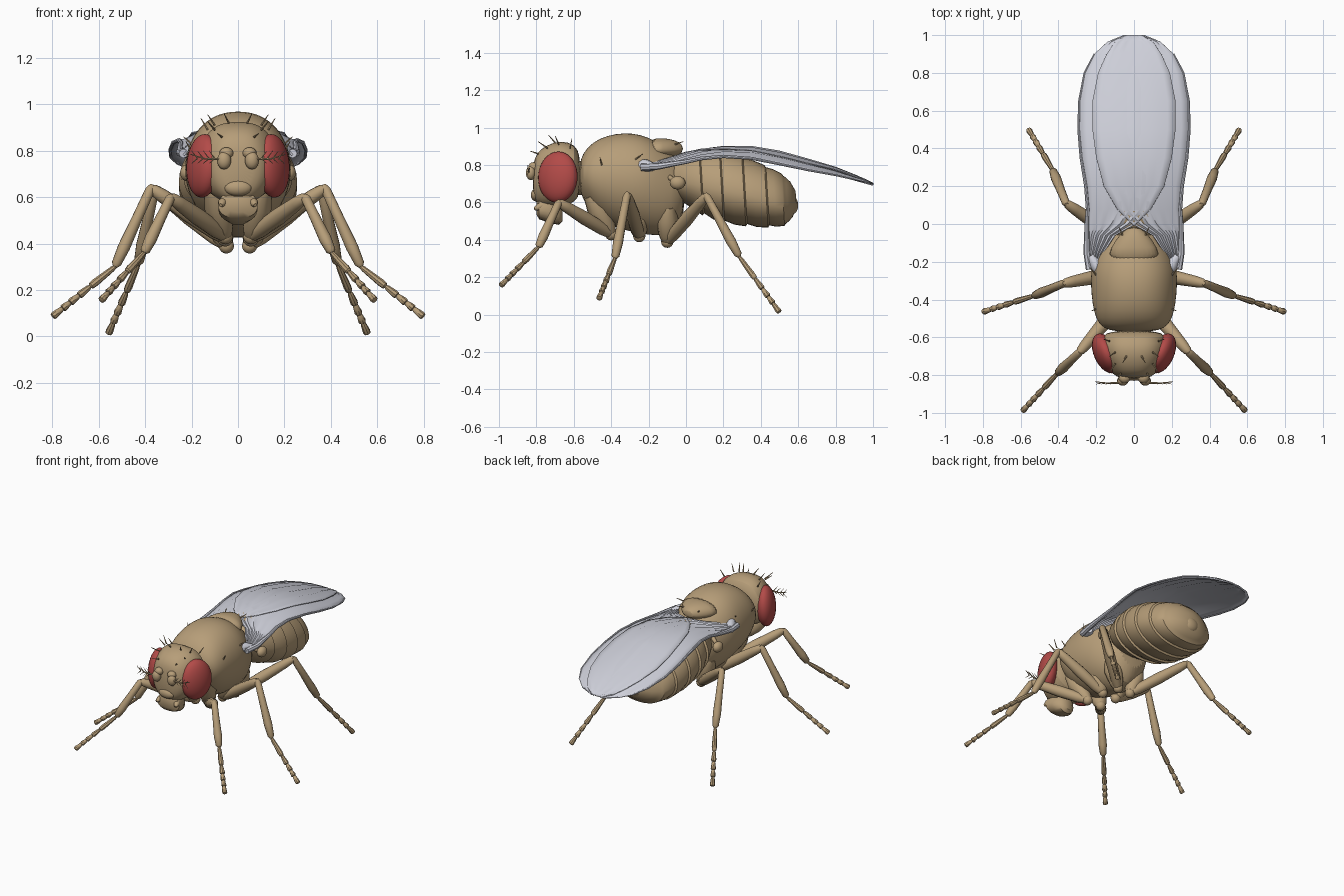
import bpy, bmesh, math
from mathutils import Vector, Matrix

if "Cube" in bpy.data.objects:
    bpy.data.objects.remove(bpy.data.objects["Cube"])


def material(name, col):
    m = bpy.data.materials.new(name)
    m.diffuse_color = (*col, 1)
    m.use_nodes = True
    m.node_tree.nodes["Principled BSDF"].inputs["Base Color"].default_value = m.diffuse_color
    return m


TAN = material("tan_cuticle", (0.47, 0.34, 0.19))
RED = material("red_eye", (0.45, 0.07, 0.065))
WING = material("pale_wing", (0.62, 0.63, 0.70))


def finish(name, bm, mat, subsurf=0, angle=40):
    bmesh.ops.recalc_face_normals(bm, faces=bm.faces)
    me = bpy.data.meshes.new(name)
    bm.to_mesh(me)
    bm.free()
    for p in me.polygons:
        p.use_smooth = True
    me.set_sharp_from_angle(angle=math.radians(angle))
    me.materials.append(mat)
    ob = bpy.data.objects.new(name, me)
    bpy.context.collection.objects.link(ob)
    if subsurf:
        mod = ob.modifiers.new("Smooth", 'SUBSURF')
        mod.levels = mod.render_levels = subsurf
    return ob


def skin(bm, rings):
    n = len(rings[0])
    vs = [[bm.verts.new(p) for p in r] for r in rings]
    for a, b in zip(vs, vs[1:]):
        for i in range(n):
            j = (i + 1) % n
            bm.faces.new((a[i], a[j], b[j], b[i]))
    bm.faces.new(vs[0])
    bm.faces.new(vs[-1])


def body_loft(bm, rows, e_top=1.0, e_bot=1.0, n=28, lean=0.0):
    # rows: y, top z, bottom z, widest z, half width
    rings = []
    for y, zt, zb, zw, rx in rows:
        ring = []
        for i in range(n):
            a = 2 * math.pi * i / n
            c, s = math.cos(a), math.sin(a)
            x = rx * math.copysign(abs(c) ** (e_top if s > 0 else e_bot), c)
            z = zw + (s * (zt - zw) if s > 0 else s * (zw - zb))
            ring.append((x, y + lean * (z - zw), z))
        rings.append(ring)
    skin(bm, rings)


def tube(bm, pts, radii, n=10):
    pts = [Vector(p) for p in pts]
    rings = []
    for i, p in enumerate(pts):
        d = pts[min(i + 1, len(pts) - 1)] - pts[max(i - 1, 0)]
        q = d.to_track_quat('Z', 'Y')
        rings.append([p + q @ Vector((radii[i] * math.cos(2 * math.pi * k / n),
                                      radii[i] * math.sin(2 * math.pi * k / n), 0)) for k in range(n)])
    skin(bm, rings)


def limb(bm, a, b, profile, n=10):
    # straight segment with (position, radius) profile
    a, b = Vector(a), Vector(b)
    tube(bm, [a.lerp(b, t) for t, r in profile], [r for t, r in profile], n)


def ball(bm, c, r, rot=None, u=20, v=12):
    m = Matrix.Translation(c) @ (rot or Matrix()) @ Matrix.Diagonal((*r, 1))
    bmesh.ops.create_uvsphere(bm, u_segments=u, v_segments=v, radius=1, matrix=m)


# Thorax and scutellum
bm = bmesh.new()
body_loft(bm, [(-.57, .80, .68, .74, .09), (-.555, .86, .62, .75, .165), (-.50, .925, .54, .74, .205),
               (-.42, .96, .48, .73, .222), (-.33, .975, .45, .72, .23), (-.24, .965, .43, .72, .23),
               (-.16, .93, .42, .70, .205), (-.08, .87, .43, .66, .165), (0, .80, .52, .66, .12)],
          .9, 1.15)
finish("thorax", bm, TAN, 1)
bm = bmesh.new()
body_loft(bm, [(-.2, .945, .83, .88, .15), (-.12, .945, .83, .88, .12), (-.06, .935, .845, .88, .08),
               (-.015, .91, .865, .885, .03)], .9)
finish("scutellum", bm, TAN, 1)

# Abdomen with stepped overlapping plates
seg = [(-.1, .80, .66, .10), (-.02, .86, .60, .19), (.08, .88, .53, .235), (.19, .88, .49, .255),
       (.31, .85, .472, .255), (.43, .80, .465, .235), (.52, .755, .475, .195), (.565, .71, .52, .13),
       (.59, .66, .57, .05)]
rows = []
for i, (y, zt, zb, rx) in enumerate(seg):
    rows.append((y, zt, zb, (zt + zb) / 2 - .02, rx))
    if 1 < i < 7:
        d = .012
        rows.append((y + .008, zt - d, zb + d, (zt + zb) / 2 - .02, rx - d))
        y2, t2, b2, r2 = seg[i + 1]
        rows.append(((y + y2) / 2, (zt + t2) / 2, (zb + b2) / 2, (zt + zb + t2 + b2) / 4 - .02, (rx + r2) / 2))
bm = bmesh.new()
body_loft(bm, rows, .9, .9, 36, -.06)
finish("abdomen", bm, TAN, 0, 32)
bm = bmesh.new()
ball(bm, (0, .565, .585), (.06, .035, .05))
finish("abdomen_tip", bm, TAN)

# Head, neck and mouthparts
bm = bmesh.new()
body_loft(bm, [(-.565, .85, .65, .75, .12), (-.59, .91, .60, .75, .175), (-.67, .935, .57, .74, .18),
               (-.75, .905, .57, .73, .145), (-.795, .87, .585, .72, .115), (-.82, .81, .63, .72, .07)],
          .75, .9)
finish("head", bm, TAN, 1)
bm = bmesh.new()
limb(bm, (0, -.62, .73), (0, -.50, .73), [(0, .09), (1, .09)], 16)
finish("neck", bm, TAN)
bm = bmesh.new()
body_loft(bm, [(-.80, .61, .535, .57, .05), (-.785, .63, .51, .56, .085), (-.73, .63, .49, .55, .085),
               (-.68, .61, .48, .54, .06), (-.66, .57, .50, .54, .03)], .8, .8, 20)
ball(bm, (0, -.80, .64), (.06, .03, .035))
for s in (1, -1):
    limb(bm, (s * .05, -.73, .60), (s * .075, -.81, .565), [(0, .012), (.7, .02), (1, .008)])
finish("mouthparts", bm, TAN)

# Eyes
for s, side in ((1, "right"), (-1, "left")):
    bm = bmesh.new()
    rot = Matrix.Rotation(math.radians(-24 * s), 4, 'Z') @ Matrix.Rotation(math.radians(-4 * s), 4, 'Y')
    ball(bm, (s * .15, -.685, .735), (.062, .112, .137), rot, 28, 18)
    finish(side + "_eye", bm, RED)

# Antennae with feathered bristles
bm = bmesh.new()
for s in (1, -1):
    ball(bm, (s * .05, -.815, .79), (.03, .028, .025))
    ball(bm, (s * .06, -.83, .758), (.03, .026, .038))
    path = [(s * .075, -.84, .765), (s * .14, -.843, .765), (s * .205, -.835, .785)]
    tube(bm, path, [.006, .004, .002], 6)
    for k in range(4):
        x = .10 + .025 * k
        for dz in (.03, -.025):
            limb(bm, (s * x, -.842, .767), (s * (x + .025), -.848, .77 + dz), [(0, .003), (1, .001)], 5)
finish("antennae", bm, TAN)

# Head and body bristles
bm = bmesh.new()
for s in (1, -1):
    for a, b in (((.10, -.74, .89), (.13, -.79, .925)), ((.10, -.68, .91), (.13, -.70, .955)),
                 ((.13, -.62, .89), (.16, -.61, .94)), ((.04, -.70, .92), (.06, -.735, .96)),
                 ((.07, -.79, .86), (.09, -.835, .875)), ((.20, -.27, .83), (.235, -.23, .86)),
                 ((.20, -.45, .80), (.225, -.46, .84)), ((.06, -.06, .91), (.08, -.015, .925))):
        limb(bm, (s * a[0], a[1], a[2]), (s * b[0], b[1], b[2]), [(0, .005), (1, .0015)], 6)
finish("bristles", bm, TAN)

# Legs: coxa top, coxa end, knee, ankle, foot tip
LEGS = {
    "front": [(.10, -.50, .62), (.055, -.40, .43), (.29, -.68, .60), (.405, -.79, .36), (.59, -.99, .155)],
    "middle": [(.11, -.26, .56), (.055, -.25, .42), (.375, -.315, .64), (.53, -.38, .30), (.80, -.465, .085)],
    "hind": [(.11, -.10, .56), (.05, -.10, .39), (.36, .11, .635), (.43, .285, .31), (.558, .50, .012)],
}
for name, pts in LEGS.items():
    for s, side in ((1, "right"), (-1, "left")):
        p = [Vector((s * x, y, z)) for x, y, z in pts]
        bm = bmesh.new()
        limb(bm, p[0], p[1], [(-.1, .04), (.3, .06), (.8, .045), (1, .03), (1.1, .015)], 12)
        ball(bm, p[1], (.033, .033, .033), None, 12, 8)
        limb(bm, p[1], p[2], [(0, .024), (.15, .034), (.5, .037), (.85, .03), (.97, .024), (1.02, .01)], 12)
        limb(bm, p[2], p[3], [(-.04, .01), (.02, .021), (.4, .023), (.75, .027), (.96, .021), (1, .01)], 12)
        for a, b in ((0, .4), (.4, .58), (.58, .72), (.72, .84), (.84, 1)):
            limb(bm, p[3].lerp(p[4], a), p[3].lerp(p[4], b),
                 [(-.02, .008), (.1, .012), (.8, .017), (.95, .015), (1, .007)], 8)
        finish(f"{side}_{name}_leg", bm, TAN)

# Wings: y, inner x, outer x, ridge height
ST = [(-.24, .20, .235, .83), (-.15, .16, .25, .84), (-.06, .10, .25, .855), (0, -.01, .25, .865),
      (.08, -.09, .245, .88), (.2, -.16, .255, .895), (.35, -.2, .28, .895), (.5, -.22, .293, .87),
      (.65, -.22, .29, .828), (.8, -.19, .262, .783), (.9, -.145, .21, .743), (.965, -.10, .14, .715),
      (1.0, -.04, .05, .697)]
for s, side in ((1, "right"), (-1, "left")):
    bm = bmesh.new()
    grid, N = [], 12
    for y, xi, xo, h in ST:
        row = []
        for k in range(N + 1):
            x = xi + (xo - xi) * k / N
            ripple = .004 * math.cos(k * math.pi)
            row.append(bm.verts.new((s * x, y, h + ripple - .03 * x - .7 * x * x * min(1, 1.5 - y))))
        grid.append(row)
    for a, b in zip(grid, grid[1:]):
        for k in range(N):
            bm.faces.new((a[k], a[k + 1], b[k + 1], b[k]))
    edge = [r[-1].co.copy() for r in grid[:-2]]
    wing = finish(side + "_wing", bm, WING)
    mod = wing.modifiers.new("Thickness", 'SOLIDIFY')
    mod.thickness, mod.offset = .006, 0
    # Thick leading vein and hinge
    bm = bmesh.new()
    tube(bm, edge, [.02, .018, .014, .012, .01, .009, .008, .007, .006, .005, .004], 8)
    limb(bm, (s * .17, -.26, .80), (s * .23, -.17, .79), [(0, .03), (.5, .035), (1, .02)])
    finish(side + "_wing_vein", bm, WING)
    # Balancer knob behind the wing
    bm = bmesh.new()
    limb(bm, (s * .13, -.10, .74), (s * .215, -.05, .71), [(0, .015), (1, .012)])
    ball(bm, (s * .22, -.045, .705), (.03, .042, .036), None, 14, 10)
    finish(side + "_balancer", bm, TAN)
